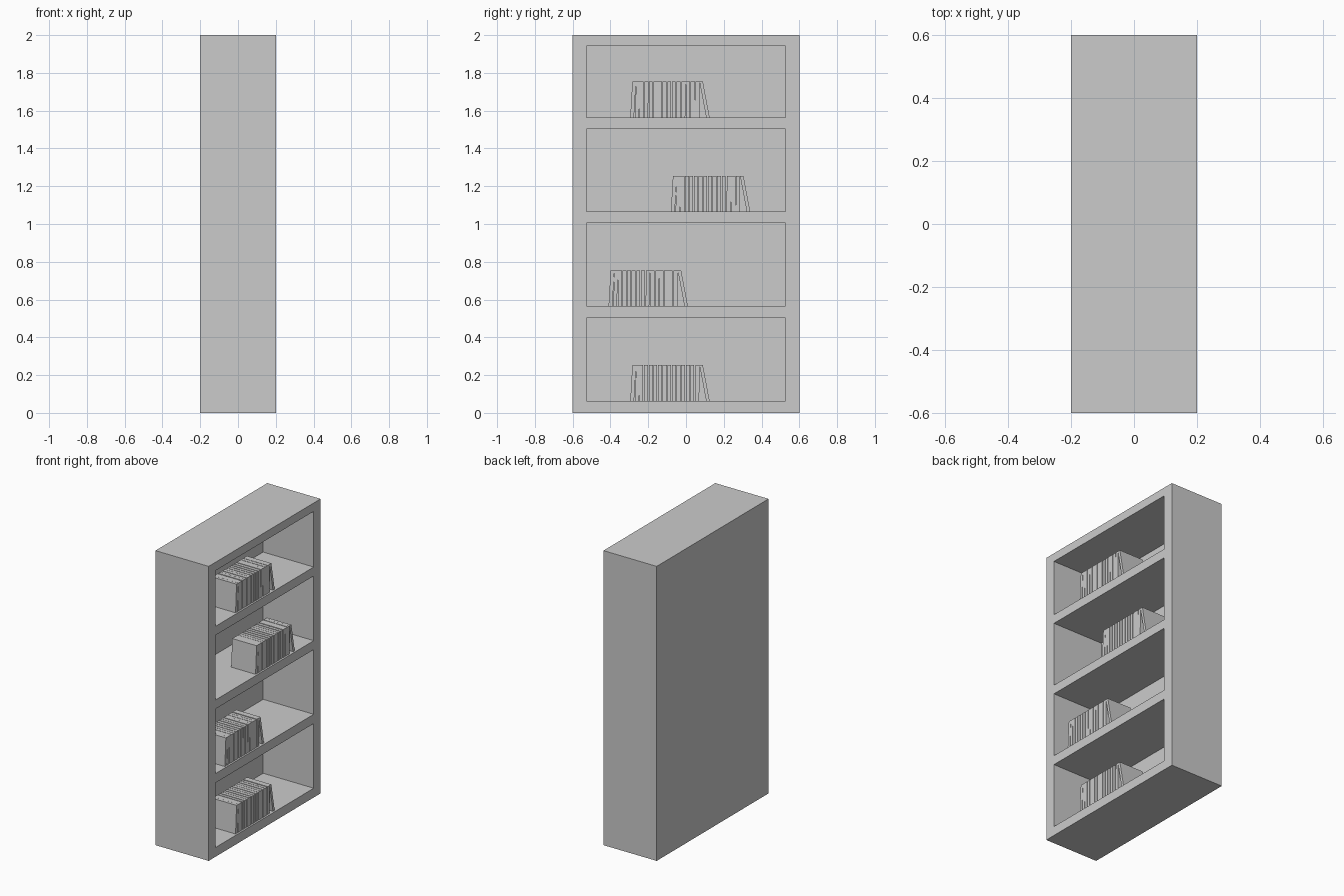
import bpy, bmesh, random

if "Cube" in bpy.data.objects:
    bpy.data.objects.remove(bpy.data.objects["Cube"], do_unlink=True)

grey = bpy.data.materials.new("light_grey")
grey.use_nodes = True
grey.diffuse_color = (0.6, 0.6, 0.6, 1)
grey.node_tree.nodes["Principled BSDF"].inputs["Base Color"].default_value = (0.6, 0.6, 0.6, 1)


def finish(name, bm):
    bmesh.ops.recalc_face_normals(bm, faces=bm.faces)
    mesh = bpy.data.meshes.new(name)
    bm.to_mesh(mesh)
    bm.free()
    mesh.materials.append(grey)
    obj = bpy.data.objects.new(name, mesh)
    bpy.context.collection.objects.link(obj)
    return obj


def add_prism(bm, outline, x0, x1):
    """Extrude a y-z outline from x0 to x1."""
    face = bm.faces.new([bm.verts.new((x0, y, z)) for y, z in outline])
    ext = bmesh.ops.extrude_face_region(bm, geom=[face], use_keep_orig=True)
    verts = [g for g in ext["geom"] if isinstance(g, bmesh.types.BMVert)]
    bmesh.ops.translate(bm, verts=verts, vec=(x1 - x0, 0, 0))


def rect(y0, y1, z0, z1):
    return [(y0, z0), (y1, z0), (y1, z1), (y0, z1)]


# Carcass: solid block with four compartments cut into its open +x side
W, D, H, WALL, BACK = 0.6, 0.2, 2.0, 0.527, -0.18
compartments = [(0.063, 0.502), (0.565, 1.004), (1.065, 1.504), (1.565, 1.943)]
bm = bmesh.new()
add_prism(bm, rect(-W, W, 0, H), -D, D)
bookcase = finish("bookcase", bm)

bm = bmesh.new()
for z0, z1 in compartments:
    add_prism(bm, rect(-WALL, WALL, z0, z1), BACK, D + 0.1)
cutter = finish("compartment_cutter", bm)
cutter.hide_render = True
cutter.hide_viewport = True
cut = bookcase.modifiers.new("compartments", "BOOLEAN")
cut.operation = "DIFFERENCE"
cut.solver = "EXACT"
cut.object = cutter

# Books: one row per shelf, end books leaning inwards
random.seed(4)
COUNT, HEIGHT, PITCH = 16, 0.19, 0.0245
names = ["bottom", "lower", "upper", "top"]
for name, (floor, _), start in zip(names, compartments, [-0.295, -0.41, -0.08, -0.295]):
    bm = bmesh.new()
    for i in range(COUNT):
        y = start + i * PITCH
        thick = random.uniform(0.019, 0.023)
        lean = random.choice([0, 0, 0, 0.003])
        if i < 2:
            lean = 0.011 - 0.004 * i
        if i == COUNT - 1:
            y, thick, lean = start + 0.402, 0.018, -0.036
        elif i == COUNT - 2:
            lean = 0.002
        outline = [(y, floor), (y + thick, floor),
                   (y + thick + lean, floor + HEIGHT), (y + lean, floor + HEIGHT)]
        add_prism(bm, outline, 0.005, 0.188)
    finish(name + "_shelf_books", bm)
